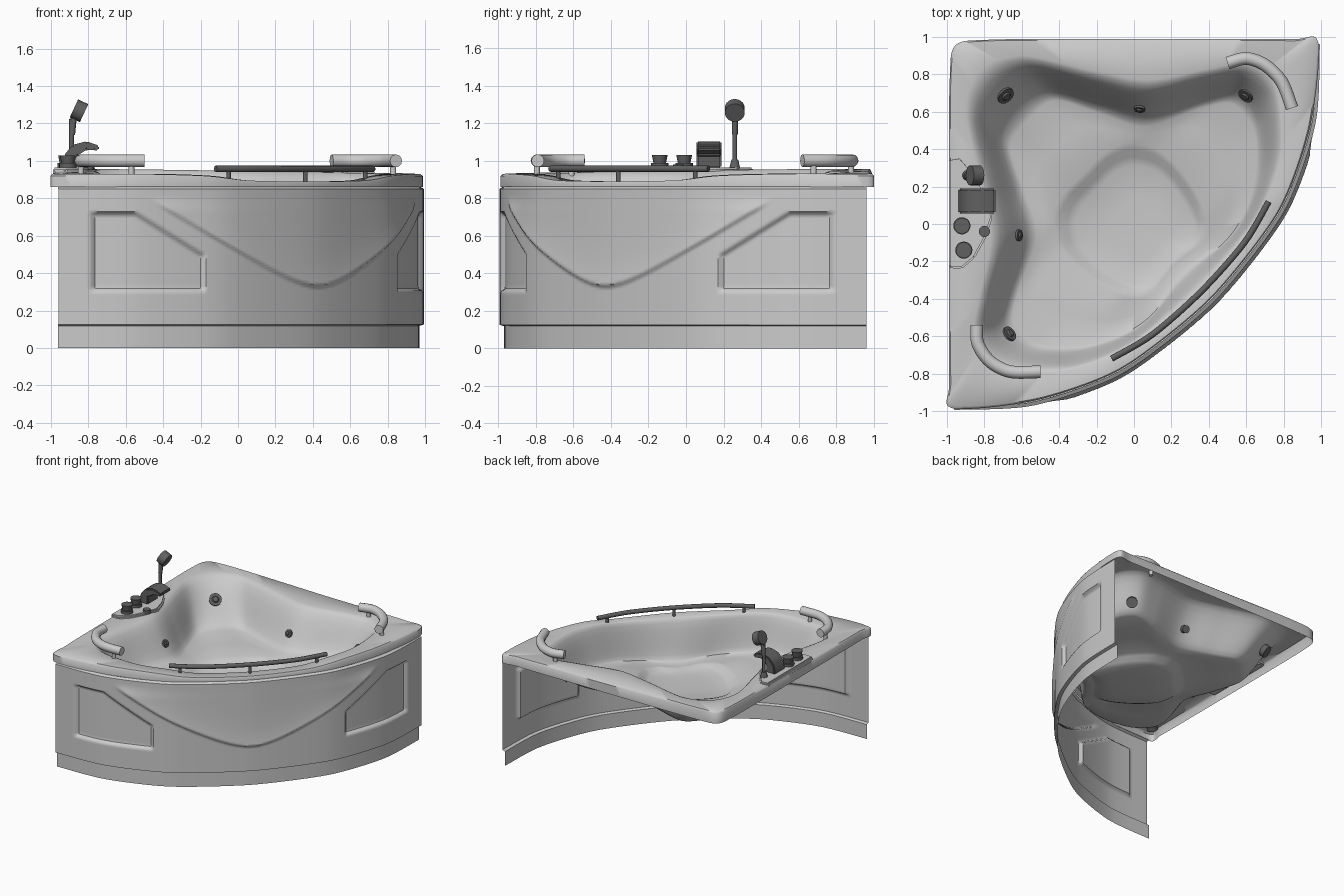
import bpy, bmesh, math
from mathutils import Vector
from mathutils.bvhtree import BVHTree

if "Cube" in bpy.data.objects:
    bpy.data.objects.remove(bpy.data.objects["Cube"])


def material(name, v):
    m = bpy.data.materials.new(name)
    m.diffuse_color = (v, v, v, 1)
    m.use_nodes = True
    m.node_tree.nodes["Principled BSDF"].inputs["Base Color"].default_value = m.diffuse_color
    return m


DARK, PALE = material("dark_metal", 0.12), material("pale_cushion", 0.85)


def finish(ob, mat=None, angle=40):
    bpy.ops.object.select_all(action='DESELECT')
    bpy.context.view_layer.objects.active = ob
    ob.select_set(True)
    if ob.type == 'CURVE':
        bpy.ops.object.convert(target='MESH')
    if mat:
        ob.data.materials.append(mat)
    bpy.ops.object.shade_smooth_by_angle(angle=math.radians(angle))
    return ob


def add(name, bm, mat=None, angle=40):
    me = bpy.data.meshes.new(name)
    bm.to_mesh(me)
    ob = bpy.data.objects.new(name, me)
    bpy.context.collection.objects.link(ob)
    return finish(ob, mat, angle)


def flip(p):
    """Mirror across the tub's diagonal, y = -x."""
    return Vector((-p[1], -p[0], p[2]))


def spline(pts, n, closed=False):
    pts = [Vector(p) for p in pts]
    c, out = len(pts), []
    get = (lambda i: pts[i % c]) if closed else (lambda i: pts[max(0, min(c - 1, i))])
    for i in range(c if closed else c - 1):
        a, b = get(i), get(i + 1)
        ta, tb = (b - get(i - 1)) * 0.45, (get(i + 2) - a) * 0.45
        for j in range(n):
            t = j / n
            out.append(a * (2*t**3 - 3*t*t + 1) + ta * (t**3 - 2*t*t + t)
                       + b * (3*t*t - 2*t**3) + tb * (t**3 - t*t))
    return out if closed else out + [pts[-1]]


def smooth(t):
    t = max(0.0, min(1.0, t))
    return t * t * (3 - 2 * t)


def cylinder(name, at, r, h, axis=(0, 0, 1), mat=DARK, r2=None, n=20):
    bm = bmesh.new()
    bmesh.ops.create_cone(bm, cap_ends=True, segments=n, radius1=r, radius2=r if r2 is None else r2, depth=h)
    ob = add(name, bm, mat)
    ob.rotation_euler = Vector(axis).to_track_quat('Z', 'Y').to_euler()
    ob.location = at
    return ob


def tube(name, pts, r, mat):
    cu = bpy.data.curves.new(name, 'CURVE')
    cu.dimensions, cu.bevel_depth, cu.bevel_resolution, cu.use_fill_caps = '3D', r, 4, True
    sp = cu.splines.new('POLY')
    path = spline(pts, 6)
    sp.points.add(len(path) - 1)
    for p, q in zip(sp.points, path):
        p.co = (*q, 1)
    ob = bpy.data.objects.new(name, cu)
    bpy.context.collection.objects.link(ob)
    return finish(ob, mat)


def prism(name, pts, vec, mat=None, bevel=0.01):
    bm = bmesh.new()
    f = bm.faces.new([bm.verts.new(p) for p in pts])
    ext = bmesh.ops.extrude_face_region(bm, geom=[f])
    bmesh.ops.translate(bm, vec=vec, verts=[v for v in ext['geom'] if isinstance(v, bmesh.types.BMVert)])
    bmesh.ops.recalc_face_normals(bm, faces=bm.faces)
    bmesh.ops.bevel(bm, geom=bm.edges[:], offset=bevel, segments=2, affect='EDGES')
    return add(name, bm, mat)


# Half outlines, from the back corner round to the front middle
outer = [(-.955, .955), (-.78, .985), (-.3, .99), (.1, .99), (.45, .99), (.85, .988), (.985, .97),
         (.95, .56), (.83, .18), (.69, -.06), (.405, -.405)]
rim = [(-.82, .82), (-.60, .90), (-.22, .82), (.08, .77), (.40, .83), (.62, .86), (.76, .74),
       (.79, .40), (.71, .14), (.59, -.06), (.345, -.345)]
seat = [(-.56, .56), (-.42, .66), (-.18, .59), (.06, .52), (.36, .62), (.53, .64), (.64, .50),
        (.65, .27), (.59, .06), (.48, -.10), (.265, -.265)]
arch = [(-.27, .27), (-.17, .37), (-.08, .42), (0, .43), (.12, .40), (.22, .32), (.30, .22),
        (.37, .10), (.40, 0), (.37, -.11), (.23, -.23)]
rim_z = [.955, .955, .95, .945, .94, .935, .93, .93, .92, .895, .89]
seat_z = [.64, .63, .625, .635, .65, .665, .655, .635, .61, .59, .575]
arch_z = [.61] * 7 + [.605, .59, .575, .565]


def ring(xy, z):
    half = [Vector((*p, h)) for p, h in zip(xy, z)]
    return spline(half + [flip(p) for p in half[9:0:-1]], 8, True)


# Tub shell: lip, flat rim, curved walls, seat and shallow sunken floor
mid = Vector((.06, -.06, .545))
o, r, s, a = ring(outer, rim_z), ring(rim, rim_z), ring(seat, seat_z), ring(arch, arch_z)
lower = lambda pts, d: [p - Vector((0, 0, d)) for p in pts]
loops = [[Vector((p.x, p.y, .86)) for p in o], lower(o, .012), [p.lerp(q, .07) for p, q in zip(o, r)], r]
for t in (.1, .22, .36, .5, .64, .78, .9, 1):
    loops.append([Vector((*p.lerp(q, t).xy, p.z + (q.z - p.z) * smooth(t * .92 + .08 * t * t)))
                  for p, q in zip(r, s)])
loops += [[p.lerp(q, .5) for p, q in zip(s, a)], a]
for t, z in ((.07, .598), (.15, .57), (.24, .555), (.6, .548)):
    loops.append([Vector((*p.lerp(mid, t).xy, min(z, p.z))) for p in a])
bm = bmesh.new()
vs = [[bm.verts.new(p) for p in lp] for lp in loops]
n = len(o)
for A, B in zip(vs, vs[1:]):
    for i in range(n):
        bm.faces.new((A[i], B[i], B[(i + 1) % n], A[(i + 1) % n]))
c = bm.verts.new(mid)
for i in range(n):
    bm.faces.new((vs[-1][i], c, vs[-1][(i + 1) % n]))
bmesh.ops.recalc_face_normals(bm, faces=bm.faces)
surface = BVHTree.FromBMesh(bm)
add("tub_shell", bm, angle=50)

# Curved front skirt: inset plinth, recessed side panels and a swept V crease
panel = [(-.79, .30), (-.79, .73), (-.55, .73), (-.18, .50), (-.18, .30)]


def relief(w, z):
    d = max(((z0 - z1) * (w - x0) + (x1 - x0) * (z - z0)) / math.hypot(x1 - x0, z1 - z0)
            for (x0, z0), (x1, z1) in zip(panel, panel[1:] + panel[:1]))
    recess = -.025 * smooth(-d / .022)
    up = z - (.33 + .62 * (math.hypot(.41 - w, .15) - .15))
    crease = .02 * smooth(up / .022 + .5) * math.exp(-max(up, 0) / .12) * smooth((.82 - z) / .1)
    return recess + crease * smooth((w + .5) / .12)


front = [Vector((*p, 0)) for p in outer[6:]]
front[0] = Vector((.97, .962, 0))
path = spline([flip(p) for p in front] + front[-2::-1], 28)
rows = [(0, -.024), (.118, -.024), (.125, 0)] + [(.125 + .725 * i / 60, 0) for i in range(1, 61)] + [(.862, -.02)]
bow = .024
bm = bmesh.new()
grid = []
for i, p in enumerate(path):
    tan = (path[min(i + 1, len(path) - 1)] - path[max(i - 1, 0)]).normalized()
    nor = Vector((tan.y, -tan.x, 0))
    grid.append([bm.verts.new(p + nor * (bow + off + (relief(min(p.x, -p.y), z) if .13 < z < .85 else 0))
                              + Vector((0, 0, z))) for z, off in rows])
for A, B in zip(grid, grid[1:]):
    for j in range(len(rows) - 1):
        bm.faces.new((A[j], B[j], B[j + 1], A[j + 1]))
add("front_skirt", bm, angle=45)

# Head cushions on posts, one at each end of the tub
cushions = {"right": ([(.50, .86), (.60, .885), (.70, .85), (.79, .76), (.845, .62)], [(.57, .88), (.83, .68)]),
            "left": ([(-.84, -.54), (-.835, -.64), (-.77, -.735), (-.66, -.79), (-.50, -.79)],
                     [(-.84, -.61), (-.57, -.795)])}
for side, (pts, posts) in cushions.items():
    tube("cushion_" + side, [(*p, 1.0) for p in pts], .034, PALE)
    for i, p in enumerate(posts):
        cylinder(f"cushion_post_{side}_{i}", (*p, .94), .016, .08, mat=None, n=12)

# Grab rail along the front rim
half = [(.72, .12, .957), (.59, -.10, .957), (.36, -.36, .957)]
tube("grab_rail", [Vector(p) for p in half] + [flip(p) for p in half[1::-1]], .017, DARK)
for i, p in enumerate(((.68, .05, .92), (.36, -.36, .92), (-.05, -.68, .92))):
    cylinder(f"rail_post_{i}", p, .012, .07, n=12)

# Water jets and outlets, seated on the tub wall
for name, x, y, rad in (("corner_outlet", -.69, .69, .048), ("jet_right", .60, .69, .042),
                        ("jet_left", -.67, -.59, .042), ("jet_back", .03, .62, .03), ("jet_side", -.62, -.06, .03)):
    hit, nor, _, _ = surface.ray_cast(Vector((x, y, 2)), Vector((0, 0, -1)))
    nor = nor if nor.z > 0 else -nor
    cylinder(name, hit - nor * .012, rad, .05, nor)
    cylinder(name + "_cap", hit + nor * .016, rad * .6, .012, nor, r2=rad * .4)

# Tap deck on the left rim
deck = [(-.99, .35), (-.93, .36), (-.85, .27), (-.79, .16), (-.755, .04), (-.79, -.07), (-.85, -.18),
        (-.92, -.24), (-.99, -.235)]
prism("tap_deck", [(x, y, .925) for x, y in deck], (0, 0, .04))

# Spout
spout = [(-.94, .96), (-.93, 1.03), (-.885, 1.085), (-.81, 1.105), (-.74, 1.08), (-.745, 1.055), (-.81, 1.06),
         (-.855, 1.03), (-.86, .96)]
prism("spout", [(x, .055, z) for x, z in spout], (0, .135, 0), DARK, .008)

# Knobs
for i, (x, y) in enumerate(((-.92, -.01), (-.91, -.14))):
    cylinder(f"knob_base_{i}", (x, y, .975), .046, .025)
    cylinder(f"knob_{i}", (x, y, 1.005), .032, .05, r2=.042)
cylinder("deck_button", (-.80, -.04, .965), .03, .03)

# Hand shower on its stand
cylinder("shower_base", (-.89, .26, .98), .03, .05, r2=.018)
cylinder("shower_stand", (-.89, .26, 1.10), .013, .25, n=12)
cylinder("shower_handle", (-.882, .26, 1.19), .016, .10, (.1, 0, 1), n=12)
cylinder("shower_head", (-.85, .26, 1.268), .053, .06, (.9, 0, -.42))
